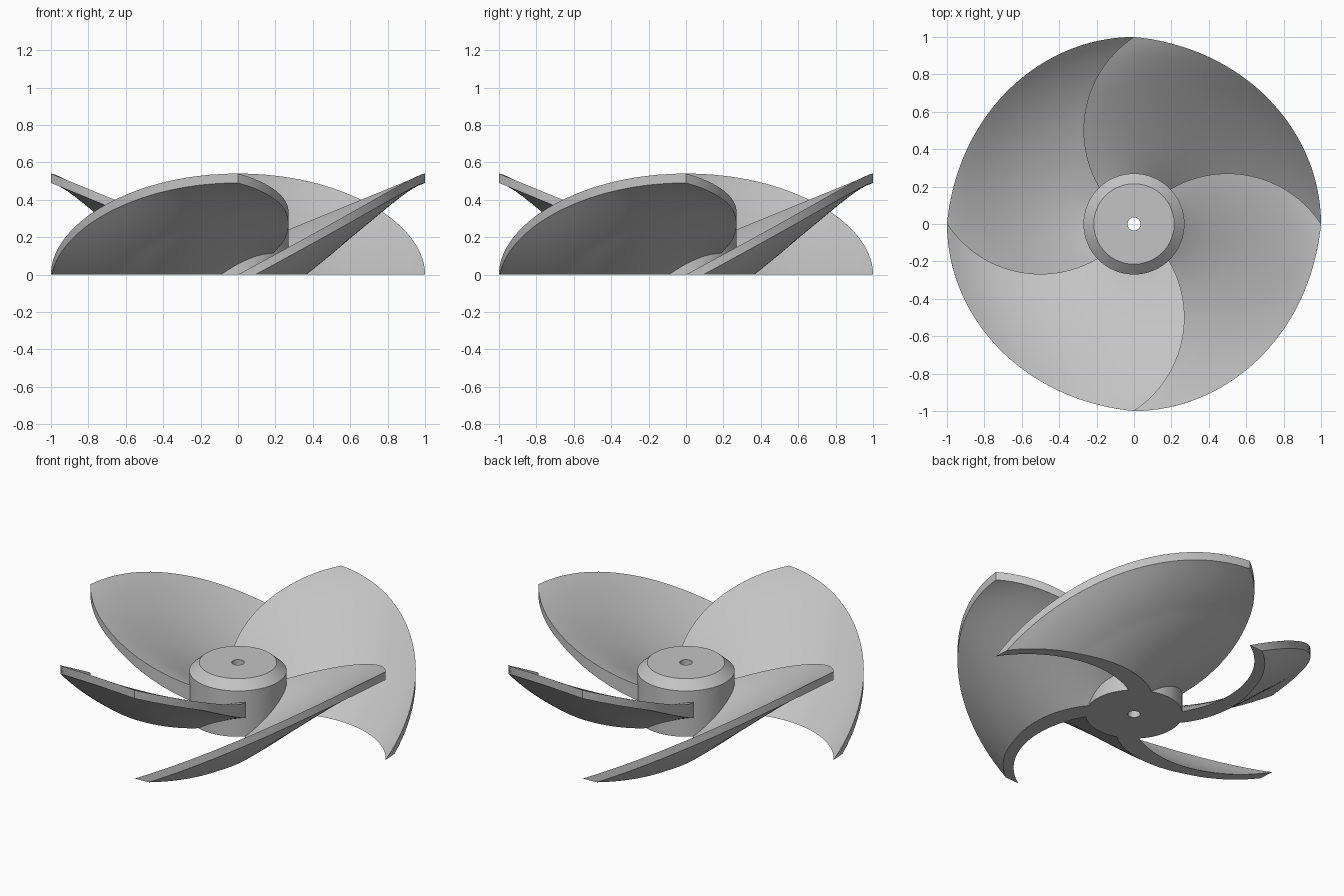
import bpy
import bmesh
import math

cube = bpy.data.objects.get("Cube")
if cube:
    bpy.data.objects.remove(cube, do_unlink=True)

grey = bpy.data.materials.new("cast_grey")
grey.use_nodes = True
colour = (0.55, 0.55, 0.55, 1)
grey.diffuse_color = colour
grey.node_tree.nodes["Principled BSDF"].inputs["Base Color"].default_value = colour

QUARTER = math.pi / 2
ROWS, COLS = 28, 32          # along the radius, around the axis


def finish(bm, name):
    """Turn a bmesh into a shaded object."""
    bmesh.ops.recalc_face_normals(bm, faces=bm.faces)
    mesh = bpy.data.meshes.new(name)
    bm.to_mesh(mesh)
    bm.free()
    obj = bpy.data.objects.new(name, mesh)
    bpy.context.collection.objects.link(obj)
    mesh.materials.append(grey)
    bpy.ops.object.select_all(action="DESELECT")
    obj.select_set(True)
    bpy.context.view_layer.objects.active = obj
    bpy.ops.object.shade_smooth_by_angle(angle=math.radians(30))
    return obj


def blade_point(u, s, drop, turn):
    """Point on the swept blade: u runs hub to tip, s trailing to leading."""
    x = 0.15 + 0.85 * u
    y = math.sqrt(0.598 ** 2 - (x - 0.5) ** 2) - 0.328
    height = 0.13 + 0.41 * x
    trim = 1 - 0.15 * u ** 4 * s * s * (1 - s)   # slightly drawn-in rim
    a = turn + QUARTER * (s - 1)
    z = height * math.sin(QUARTER * s) - drop
    return (trim * (x * math.cos(a) - y * math.sin(a)),
            trim * (x * math.sin(a) + y * math.cos(a)), max(z, 0))


def blade(name, turn):
    bm = bmesh.new()
    top, under = [], []
    for i in range(ROWS + 1):
        u = i / ROWS
        thick = 0.10 - 0.05 * min(1, 1.6 * u)
        # the underside starts where it leaves the ground plane
        start = math.asin(thick / (0.13 + 0.41 * (0.15 + 0.85 * u))) / QUARTER
        top.append([bm.verts.new(blade_point(u, j / COLS, 0, turn))
                    for j in range(COLS + 1)])
        under.append([bm.verts.new(blade_point(u, start + (1 - start) * j / COLS, thick, turn))
                      for j in range(COLS + 1)])
    # broad faces
    for grid in (top, under):
        for i in range(ROWS):
            for j in range(COLS):
                bm.faces.new((grid[i][j], grid[i + 1][j], grid[i + 1][j + 1], grid[i][j + 1]))
    # trailing and leading edges
    for j in (0, COLS):
        for i in range(ROWS):
            bm.faces.new((top[i][j], top[i + 1][j], under[i + 1][j], under[i][j]))
    # root and rim
    for i in (0, ROWS):
        for j in range(COLS):
            bm.faces.new((top[i][j], top[i][j + 1], under[i][j + 1], under[i][j]))
    return finish(bm, name)


def hub():
    """Chamfered hub with a through bore."""
    bm = bmesh.new()
    profile = [(0.035, 0), (0.27, 0), (0.27, 0.28), (0.215, 0.33), (0.035, 0.33)]
    n = 64
    rings = [[bm.verts.new((r * math.cos(k * 4 * QUARTER / n),
                            r * math.sin(k * 4 * QUARTER / n), z)) for k in range(n)]
             for r, z in profile]
    for a, b in zip(rings, rings[1:] + rings[:1]):
        for k in range(n):
            m = (k + 1) % n
            bm.faces.new((a[k], a[m], b[m], b[k]))
    return finish(bm, "hub")


hub()
for index, side in enumerate(("left", "back", "right", "front")):
    blade("blade_" + side, index * QUARTER)
